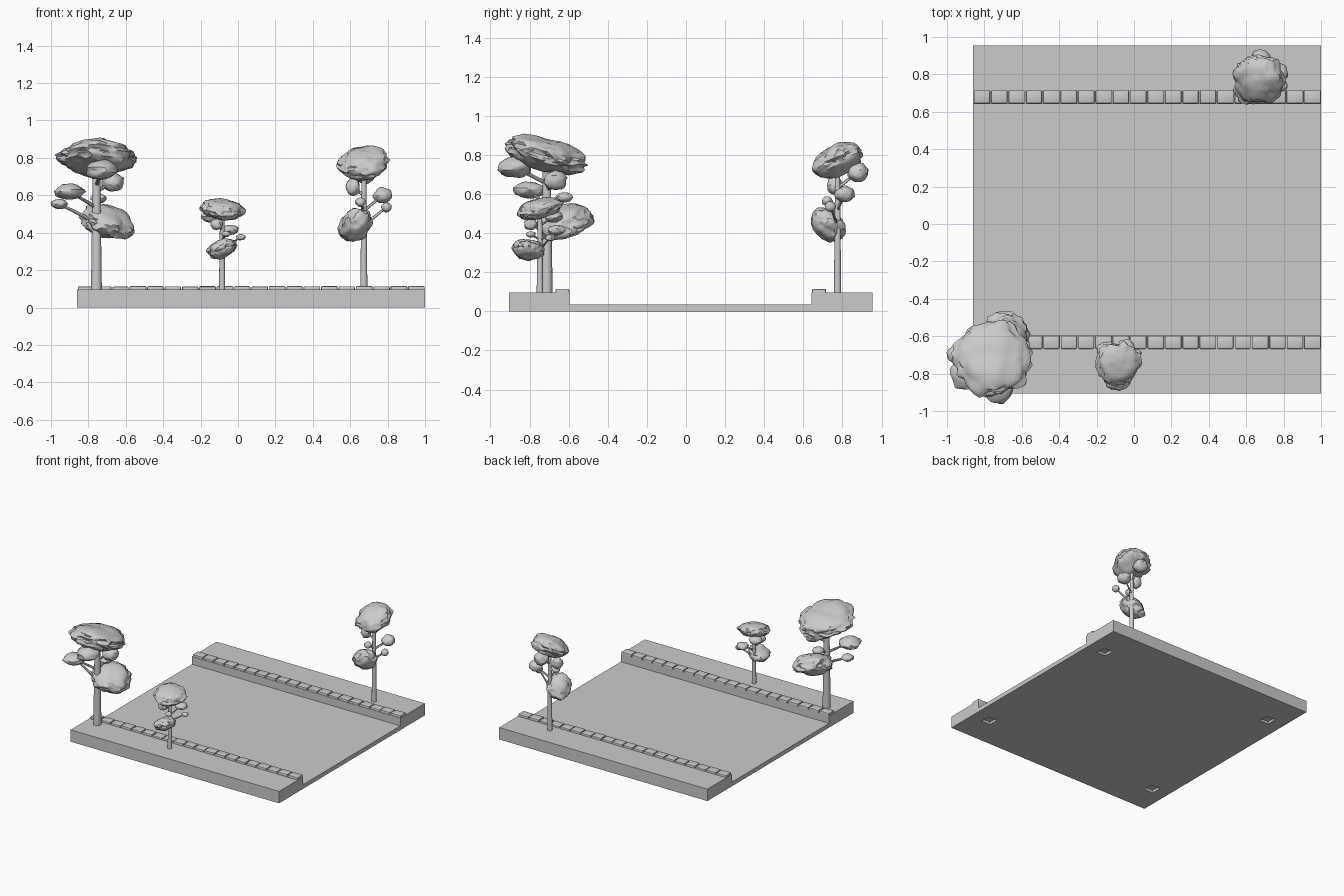
import bpy, bmesh, math, random
from mathutils import Vector, Euler, Matrix, noise

if "Cube" in bpy.data.objects:
    bpy.data.objects.remove(bpy.data.objects["Cube"])

random.seed(4)
X0, X1, Y0, Y1 = -0.86, 1.0, -0.905, 0.955
BANK = 0.096


def make_object(name, bm, smooth=None):
    bmesh.ops.recalc_face_normals(bm, faces=bm.faces[:])
    mesh = bpy.data.meshes.new(name)
    bm.to_mesh(mesh)
    bm.free()
    ob = bpy.data.objects.new(name, mesh)
    bpy.context.collection.objects.link(ob)
    bpy.ops.object.select_all(action='DESELECT')
    ob.select_set(True)
    bpy.context.view_layer.objects.active = ob
    if smooth:
        bpy.ops.object.shade_smooth_by_angle(angle=math.radians(smooth))
    return ob


def add_box(bm, center, size, bevel=0.0):
    m = Matrix.Translation(center) @ Matrix.Diagonal((*size, 1))
    verts = bmesh.ops.create_cube(bm, size=1, matrix=m)['verts']
    if bevel:
        edges = list({e for v in verts for e in v.link_edges})
        bmesh.ops.bevel(bm, geom=edges, offset=bevel, segments=2,
                        affect='EDGES', profile=0.5)


# Base tile: two raised banks with a sunken road between
bm = bmesh.new()
profile = [(Y0, 0), (Y1, 0), (Y1, BANK), (0.642, BANK),
           (0.642, 0.034), (-0.597, 0.034), (-0.597, BANK), (Y0, BANK)]
face = bm.faces.new([bm.verts.new((X0, y, z)) for y, z in profile])
ext = bmesh.ops.extrude_face_region(bm, geom=[face])
new_verts = [g for g in ext['geom'] if isinstance(g, bmesh.types.BMVert)]
bmesh.ops.translate(bm, vec=(X1 - X0, 0, 0), verts=new_verts)
if not any(f.normal.x < -0.9 for f in bm.faces) and face.is_valid is False:
    bm.faces.new([v for v in bm.verts if v not in new_verts])
base = make_object("base_tile", bm)

# Square sockets in the underside
bm = bmesh.new()
for x in (-0.715, 0.853):
    for y in (-0.645, 0.68):
        add_box(bm, (x, y, 0), (0.08, 0.08, 0.04))
cutter = make_object("socket_cutter", bm)
cutter.hide_render = True
mod = base.modifiers.new("sockets", 'BOOLEAN')
mod.operation, mod.solver, mod.object = 'DIFFERENCE', 'EXACT', cutter
bpy.context.view_layer.objects.active = base
bpy.ops.object.modifier_apply(modifier=mod.name)
bpy.data.objects.remove(cutter)

# Kerb stones along both sides of the road
pitch = (X1 - X0) / 20
for name, yc in (("front_kerb", -0.632), ("back_kerb", 0.68)):
    bm = bmesh.new()
    for i in range(20):
        top = random.uniform(0.111, 0.115)
        add_box(bm, (X0 + pitch * (i + 0.5), yc, (0.08 + top) / 2),
                (random.uniform(0.084, 0.09), 0.07, top - 0.08), 0.005)
    make_object(name, bm, 30)


def limb(bm, p, q, r0, r1, sides=10):
    p, q = Vector(p), Vector(q)
    m = Matrix.Translation((p + q) / 2) @ (q - p).to_track_quat('Z', 'Y').to_matrix().to_4x4()
    bmesh.ops.create_cone(bm, cap_ends=True, segments=sides, radius1=r0,
                          radius2=r1, depth=(q - p).length, matrix=m)


def leaf_clump(bm, center, r, h, tilt=(0, 0)):
    """Lumpy ellipsoid; big clumps get a ragged rim."""
    big = r > 0.1
    seed = Vector([random.uniform(0, 50) for _ in range(3)])
    rot = Euler((math.radians(tilt[0]), math.radians(tilt[1]), 0)).to_matrix()
    for v in bmesh.ops.create_icosphere(bm, subdivisions=4 if big else 3, radius=1)['verts']:
        n = v.co.copy()
        rim = 1 - min(1, abs(n.z + 0.1))
        k = 1 + 0.16 * noise.noise(n * 1.7 + seed)
        k += (0.05 + 0.09 * rim) * noise.noise(n * 4.5 + seed)
        if big:
            k += 0.05 * noise.noise(Vector((n.x * 5, n.y * 5, n.z * 12)) + seed)
        v.co = Vector(center) + rot @ Vector((n.x * r, n.y * r, n.z * h)) * k


# One tree: trunk, crown and low clump, then small clumps on side branches
def tree(name, x, y, turn, wide, tall):
    wood, leaves = bmesh.new(), bmesh.new()
    limb(wood, (0, 0, -0.01), (0, 0, 0.68), 0.03, 0.02, 14)
    leaf_clump(leaves, (0, 0, 0.705), 0.205, 0.085, (-14, 2))
    leaf_clump(leaves, (0.058, 0.09, 0.36), 0.145, 0.08, (14, 15))
    # angle, reach, height, radius, half thickness
    for angle, reach, z, r, h in ((-80, 0.165, 0.64, 0.085, 0.052),
                                  (27, 0.097, 0.572, 0.06, 0.05),
                                  (-148, 0.17, 0.524, 0.08, 0.042),
                                  (175, 0.2, 0.458, 0.044, 0.027),
                                  (83, 0.09, 0.487, 0.043, 0.026)):
        a = math.radians(angle)
        tip = (reach * math.cos(a), reach * math.sin(a), z)
        leaf_clump(leaves, tip, r, h)
        limb(wood, (0, 0, z - 0.5 * reach), tip, 0.011, 0.007, 8)
    place = (Matrix.Translation((x, y, BANK)) @ Matrix.Rotation(math.radians(turn), 4, 'Z')
             @ Matrix.Diagonal((wide, wide, tall, 1)))
    for part, bm in (("trunk", wood), ("foliage", leaves)):
        bm.transform(place)
        make_object(name + "_" + part, bm, 40)


tree("large_tree", -0.757, -0.712, 0, 1, 1)
tree("small_tree", -0.085, -0.747, 212, 0.565, 0.61)
tree("back_tree", 0.673, 0.775, 168, 0.63, 0.96)
